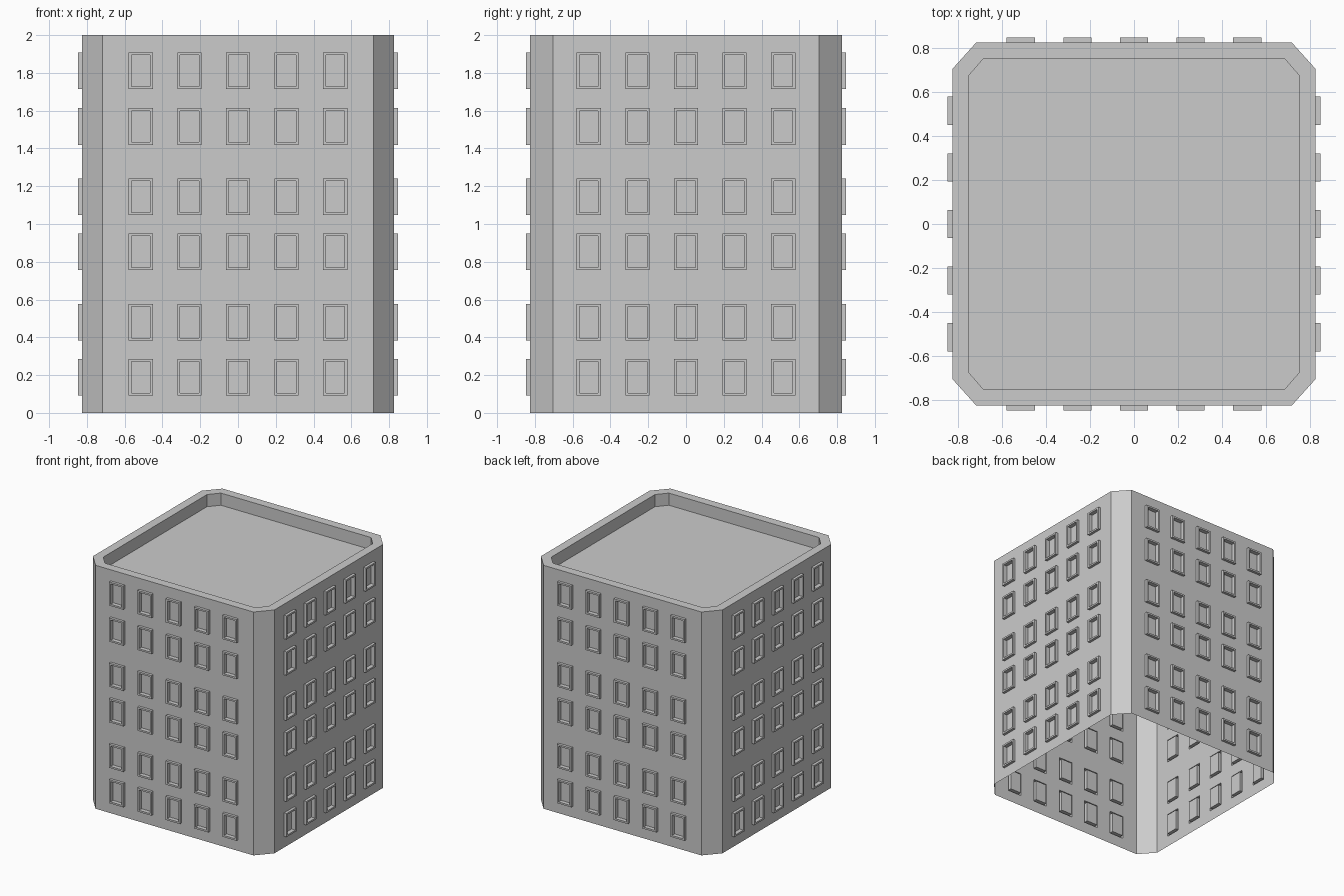
import bpy, bmesh
from math import pi
from mathutils import Matrix

if "Cube" in bpy.data.objects:
    bpy.data.objects.remove(bpy.data.objects["Cube"])

R, H = 0.825, 2.0              # wall distance from centre, height
CX, CY = 0.717, 0.705          # where the corner chamfers begin
COLS = [-0.515, -0.2575, 0, 0.2575, 0.515]
ROWS = [0.188, 0.479, 0.853, 1.145, 1.516, 1.812]
W, T = 0.064, 0.097            # window half width, half height
FRAME_OUT, PANE_IN, RIM = 0.022, 0.012, 0.014


def make_object(name, bm):
    bmesh.ops.remove_doubles(bm, verts=bm.verts, dist=0.0001)
    mesh = bpy.data.meshes.new(name)
    bm.to_mesh(mesh)
    bm.free()
    ob = bpy.data.objects.new(name, mesh)
    bpy.context.collection.objects.link(ob)
    return ob


def bridge(bm, a, b):
    """Quads between two closed loops of points."""
    n = len(a)
    for i in range(n):
        j = (i + 1) % n
        bm.faces.new([bm.verts.new(p) for p in (a[i], a[j], b[j], b[i])])


def octagon(r, cx, cy, z):
    return [(cx, -r, z), (r, -cy, z), (r, cy, z), (cx, r, z),
            (-cx, r, z), (-r, cy, z), (-r, -cy, z), (-cx, -r, z)]


def rect(x, z, hw, hh, y):
    return [(x - hw, y, z - hh), (x + hw, y, z - hh),
            (x + hw, y, z + hh), (x - hw, y, z + hh)]


def wall(name, half, angle):
    """A thin wall with a raised frame and sunken pane in every opening."""
    bm = bmesh.new()
    xs = sorted([-half, half] + [c + s * W for c in COLS for s in (-1, 1)])
    zs = sorted([0, H] + [r + s * T for r in ROWS for s in (-1, 1)])
    for i in range(len(xs) - 1):
        for k in range(len(zs) - 1):
            x0, x1, z0, z1 = xs[i], xs[i + 1], zs[k], zs[k + 1]
            x, z = (x0 + x1) / 2, (z0 + z1) / 2
            if not (i % 2 and k % 2):
                cell = rect(x, z, (x1 - x0) / 2, (z1 - z0) / 2, -R)
                bm.faces.new([bm.verts.new(p) for p in cell])
                continue
            loops = [rect(x, z, W, T, -R),
                     rect(x, z, W, T, -R - FRAME_OUT),
                     rect(x, z, W - RIM, T - RIM, -R - FRAME_OUT),
                     rect(x, z, W - RIM, T - RIM, -R + PANE_IN)]
            for a, b in zip(loops, loops[1:]):
                bridge(bm, a, b)
            bm.faces.new([bm.verts.new(p) for p in loops[-1]])
    bm.transform(Matrix.Rotation(angle, 4, 'Z'))
    make_object(name, bm)


# four window walls
for k, side in enumerate(("front", "right", "back", "left")):
    wall(side + "_wall", CY if k % 2 else CX, k * pi / 2)

# chamfered corner walls
bm = bmesh.new()
low, high = octagon(R, CX, CY, 0), octagon(R, CX, CY, H)
for i in range(0, 8, 2):
    quad = (low[i], low[i + 1], high[i + 1], high[i])
    bm.faces.new([bm.verts.new(p) for p in quad])
make_object("corner_walls", bm)

# parapet rim, its inner sides and the sunken roof
bm = bmesh.new()
rim = octagon(0.753, 0.683, 0.672, H)
floor = octagon(0.753, 0.683, 0.672, H - 0.1)
bridge(bm, high, rim)
bridge(bm, rim, floor)
bm.faces.new([bm.verts.new(p) for p in floor])
make_object("roof_and_parapet", bm)
